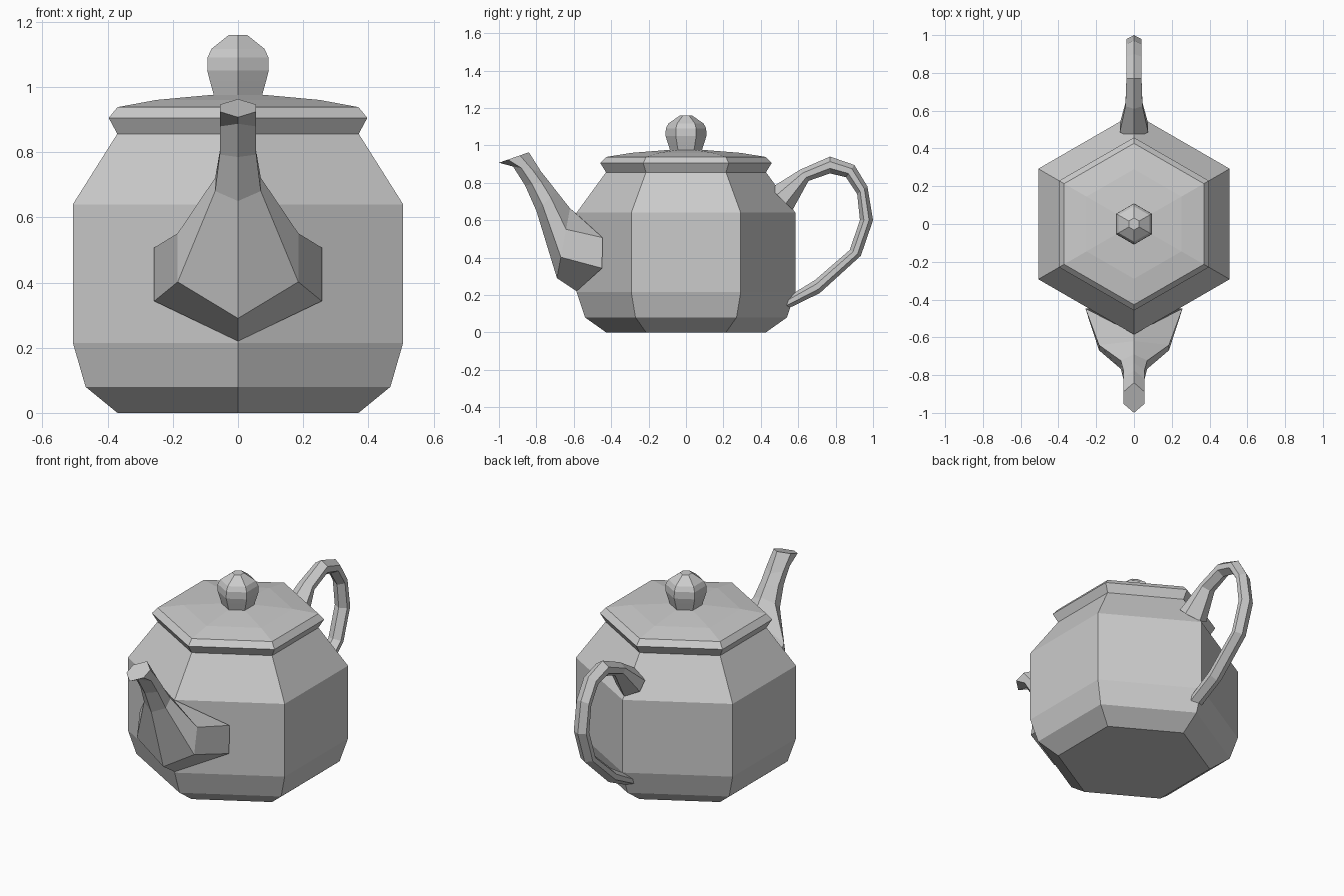
import bpy, bmesh
from math import sin, cos, radians

if "Cube" in bpy.data.objects:
    bpy.data.objects.remove(bpy.data.objects["Cube"])


def skin(name, rings):
    """Bridge a list of six-point rings into a closed, flat-faced solid."""
    bm = bmesh.new()
    loops = [[bm.verts.new(p) for p in ring] for ring in rings]
    for a, b in zip(loops, loops[1:]):
        for i in range(6):
            j = (i + 1) % 6
            bm.faces.new((a[i], a[j], b[j], b[i]))
    bm.faces.new(loops[0])
    bm.faces.new(loops[-1])
    bmesh.ops.recalc_face_normals(bm, faces=bm.faces)
    mesh = bpy.data.meshes.new(name)
    bm.to_mesh(mesh)
    bm.free()
    obj = bpy.data.objects.new(name, mesh)
    bpy.context.collection.objects.link(obj)
    return obj


def hex_turned(name, profile):
    """Six-sided turned form from (corner radius, z) pairs, corners on +-y."""
    angles = [radians(30 + 60 * i) for i in range(6)]
    return skin(name, [[(r * cos(a), r * sin(a), z) for a in angles]
                       for r, z in profile])


def hex_tube(name, sections):
    """Tube in the yz plane: (outer y, z, inner y, z, half width, side y shift)."""
    rings = []
    for oy, oz, iy, iz, w, shift in sections:
        def side(x, t):
            return (x, oy + (iy - oy) * t + shift, oz + (iz - oz) * t)
        rings.append([(0, oy, oz), side(w, .3), side(w, .7),
                      (0, iy, iz), side(-w, .7), side(-w, .3)])
    return skin(name, rings)


# Pot body
hex_turned("body", [(.427, 0), (.54, .08), (.585, .215), (.585, .64), (.427, .857)])

# Lid with flared rim and shallow top
hex_turned("lid", [(.427, .855), (.458, .905), (.427, .938), (.29, .96), (.09, .976)])

# Lid knob
hex_turned("lid_knob", [(.084, .97), (.1, 1.02), (.109, 1.05), (.108, 1.09),
                        (.094, 1.117), (.032, 1.16)])

# Spout: broad base wrapped around the front corner, narrow tip
hex_tube("spout", [
    (-.585, .22, -.58, .63, .257, .135),
    (-.69, .29, -.62, .663, .185, 0),
    (-.80, .65, -.69, .752, .07, 0),
    (-.86, .785, -.735, .81, .056, 0),
    (-.925, .887, -.775, .86, .055, 0),
    (-1.0, .907, -.84, .963, .055, 0),
])

# Handle loop at the back
hex_tube("handle", [
    (.45, .77, .57, .655, .075, 0),
    (.61, .87, .655, .81, .045, 0),
    (.77, .94, .77, .85, .04, 0),
    (.90, .895, .855, .83, .04, 0),
    (.97, .78, .915, .74, .04, 0),
    (1.0, .60, .93, .60, .04, 0),
    (.935, .41, .875, .44, .04, 0),
    (.715, .21, .69, .28, .04, 0),
    (.52, .115, .56, .20, .04, 0),
])
